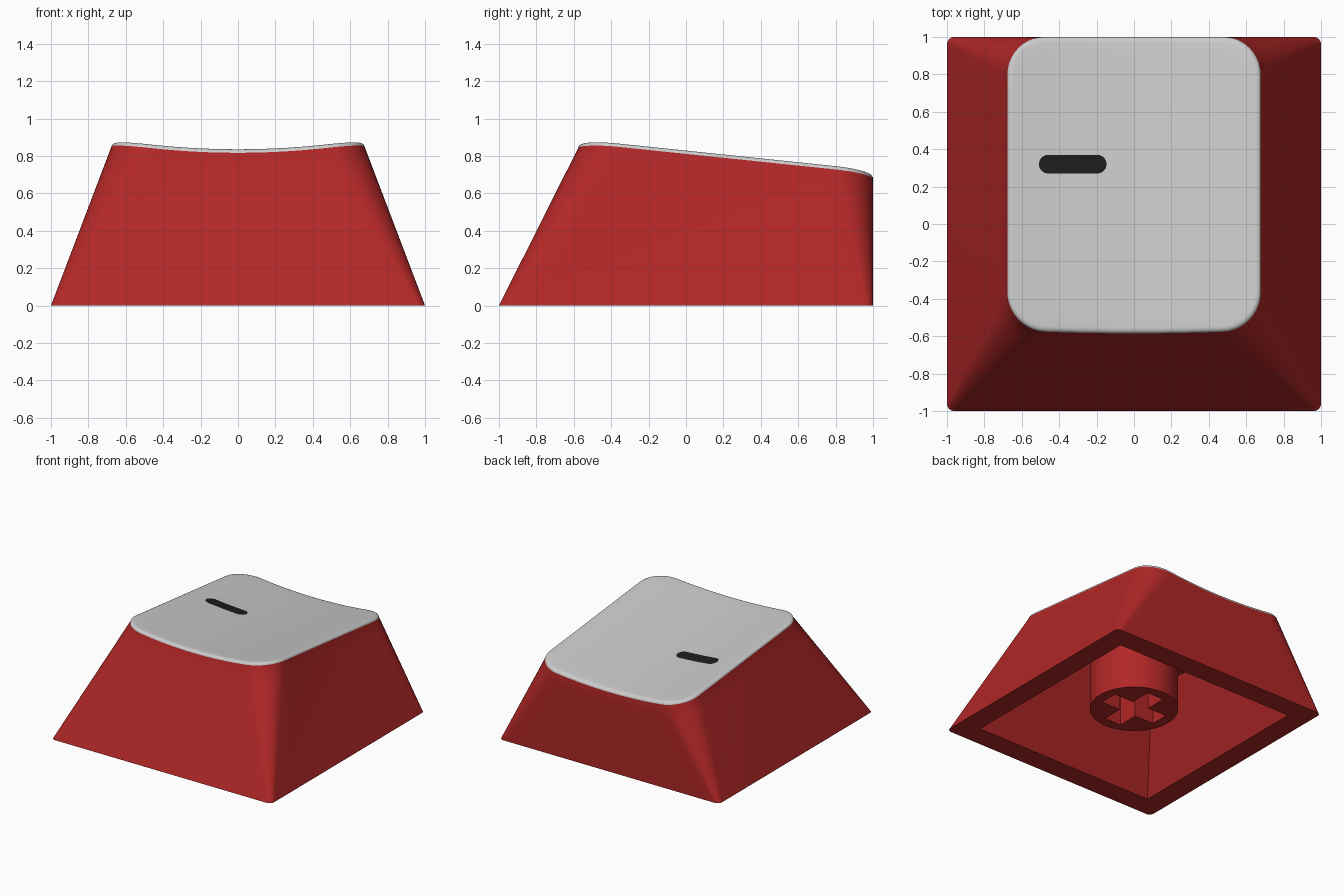
import bpy, bmesh, math

if "Cube" in bpy.data.objects:
    bpy.data.objects.remove(bpy.data.objects["Cube"])

X, Y0, Y1 = 0.677, -0.567, 1.0      # outline of the dished top


def material(name, rgb):
    m = bpy.data.materials.new(name)
    m.diffuse_color = (*rgb, 1)
    m.use_nodes = True
    m.node_tree.nodes["Principled BSDF"].inputs["Base Color"].default_value = m.diffuse_color
    return m


def dish(x, y):
    # cylindrical dish, tilted towards the back
    return 0.835 - 0.104 * (y + 0.55) + 0.12 * x * x


def outline(x0, x1, y0, y1, r, seg=10, edge=16):
    # rounded rectangle, anticlockwise, with subdivided straight edges
    pts = []
    corners = [(x1 - r, y0 + r, -90), (x1 - r, y1 - r, 0),
               (x0 + r, y1 - r, 90), (x0 + r, y0 + r, 180)]
    for cx, cy, a0 in corners:
        arc = [(cx + r * math.cos(math.radians(a0 + 90 * i / seg)),
                cy + r * math.sin(math.radians(a0 + 90 * i / seg))) for i in range(seg + 1)]
        pts.append(arc)
    loop = []
    for k, arc in enumerate(pts):
        loop += arc
        (ax, ay), (bx, by) = arc[-1], pts[(k + 1) % 4][0]
        loop += [(ax + (bx - ax) * i / edge, ay + (by - ay) * i / edge) for i in range(1, edge)]
    return loop


def top_ring(inset, drop):
    ring = []
    for x, y in outline(-X + inset, X - inset, Y0 + inset, Y1 - inset, 0.2 - inset):
        if y < 0:   # front edge bows out slightly
            y -= 0.018 * max(0, 1 - (x / X) ** 2) * min(1, y / Y0)
        ring.append((x, y, dish(x, y) - drop))
    return ring


def loft(name, rings, mats=(), grey_from=None):
    bm = bmesh.new()
    loops = [[bm.verts.new(p) for p in ring] for ring in rings]
    n = len(loops[0])
    for k, (a, b) in enumerate(zip(loops, loops[1:])):
        for i in range(n):
            f = bm.faces.new((a[i], a[(i + 1) % n], b[(i + 1) % n], b[i]))
            f.material_index = int(grey_from is not None and k >= grey_from)
    bm.faces.new(loops[0][::-1])
    bm.faces.new(loops[-1]).material_index = int(grey_from is not None)
    return finish(name, bm, mats)


def finish(name, bm, mats=()):
    bmesh.ops.recalc_face_normals(bm, faces=bm.faces)
    me = bpy.data.meshes.new(name)
    bm.to_mesh(me)
    bm.free()
    ob = bpy.data.objects.new(name, me)
    bpy.context.collection.objects.link(ob)
    for m in mats:
        me.materials.append(m)
    return ob


def activate(ob):
    bpy.ops.object.select_all(action='DESELECT')
    ob.select_set(True)
    bpy.context.view_layer.objects.active = ob


def cut(ob, cutter):
    activate(ob)
    mod = ob.modifiers.new("cut", 'BOOLEAN')
    mod.operation, mod.solver, mod.object = 'DIFFERENCE', 'EXACT', cutter
    bpy.ops.object.modifier_apply(modifier=mod.name)
    bpy.data.objects.remove(cutter)


def smooth(ob, deg):
    activate(ob)
    bpy.ops.object.shade_smooth_by_angle(angle=math.radians(deg))


def box(name, x0, x1, y0, y1, z0, z1):
    rect = [(x0, y0), (x1, y0), (x1, y1), (x0, y1)]
    return loft(name, [[(x, y, z) for x, y in rect] for z in (z0, z1)], [red])


red = material("red_plastic", (0.44, 0.02, 0.02))
grey = material("grey_plastic", (0.8, 0.8, 0.8))
black = material("black_mark", (0.012, 0.012, 0.012))

# cap body: ruled walls, rounded rim, dished top
RIM = 0.022
base = [(x, y, 0) for x, y in outline(-1, 1, -1, 1, 0.04)]
rim = top_ring(0, RIM)
LEVELS = 8
rings = [[tuple(a + (b - a) * k / LEVELS for a, b in zip(p, q)) for p, q in zip(base, rim)]
         for k in range(LEVELS + 1)]
for k in range(1, 6):
    a = math.radians(18 * k)
    rings.append(top_ring(0.03 * (1 - math.cos(a)), RIM * (1 - math.sin(a))))
last = rings[-1]
for s in (0.93, 0.85, 0.75, 0.62, 0.48, 0.32, 0.16, 0.04):
    flat = [(x * s, 0.215 + (y - 0.215) * s) for x, y, z in last]
    rings.append([(x, y, dish(x, y)) for x, y in flat])
body = loft("keycap_body", rings, [red, grey], LEVELS)

# hollow underside
c = 0.823
low = [(-c, -c), (c, -c), (c, c), (-c, c)]
ceiling = [(-0.56, -0.46, 0.72), (0.56, -0.46, 0.72), (0.56, c, 0.56), (-0.56, c, 0.56)]
cavity = loft("cavity_cutter", [[(x, y, -0.1) for x, y in low],
                                [(x, y, 0) for x, y in low], ceiling], [red])
cut(body, cavity)
smooth(body, 35)

# round stem with cross-shaped socket
circle = [(0.333 * math.cos(math.tau * i / 64), 0.333 * math.sin(math.tau * i / 64))
          for i in range(64)]
stem = loft("stem", [[(x, y, z) for x, y in circle] for z in (0.115, 0.73)], [red])
L, W = 0.25, 0.075
cut(stem, box("socket_cutter_x", -L, L, -W, W, 0, 0.5))
cut(stem, box("socket_cutter_y", -W, W, -L, L, 0, 0.5))
smooth(stem, 35)

# dark dash following the dish
bm = bmesh.new()
edge = outline(-0.508, -0.147, 0.27, 0.37, 0.0499, 8, 8)
prev = None
for s in (1, 0.6, 0.2):
    cur = []
    for x, y in edge:
        px, py = -0.33 + (x + 0.33) * s, 0.32 + (y - 0.32) * s
        cur.append(bm.verts.new((px, py, dish(px, py) + 0.003)))
    if prev:
        for i in range(len(cur)):
            j = (i + 1) % len(cur)
            bm.faces.new((prev[i], prev[j], cur[j], cur[i]))
    prev = cur
bm.faces.new(prev)
for f in bm.faces:
    f.normal_update()
    if f.normal.z < 0:
        f.normal_flip()
smooth(finish("dash_mark", bm, [black]), 35)
